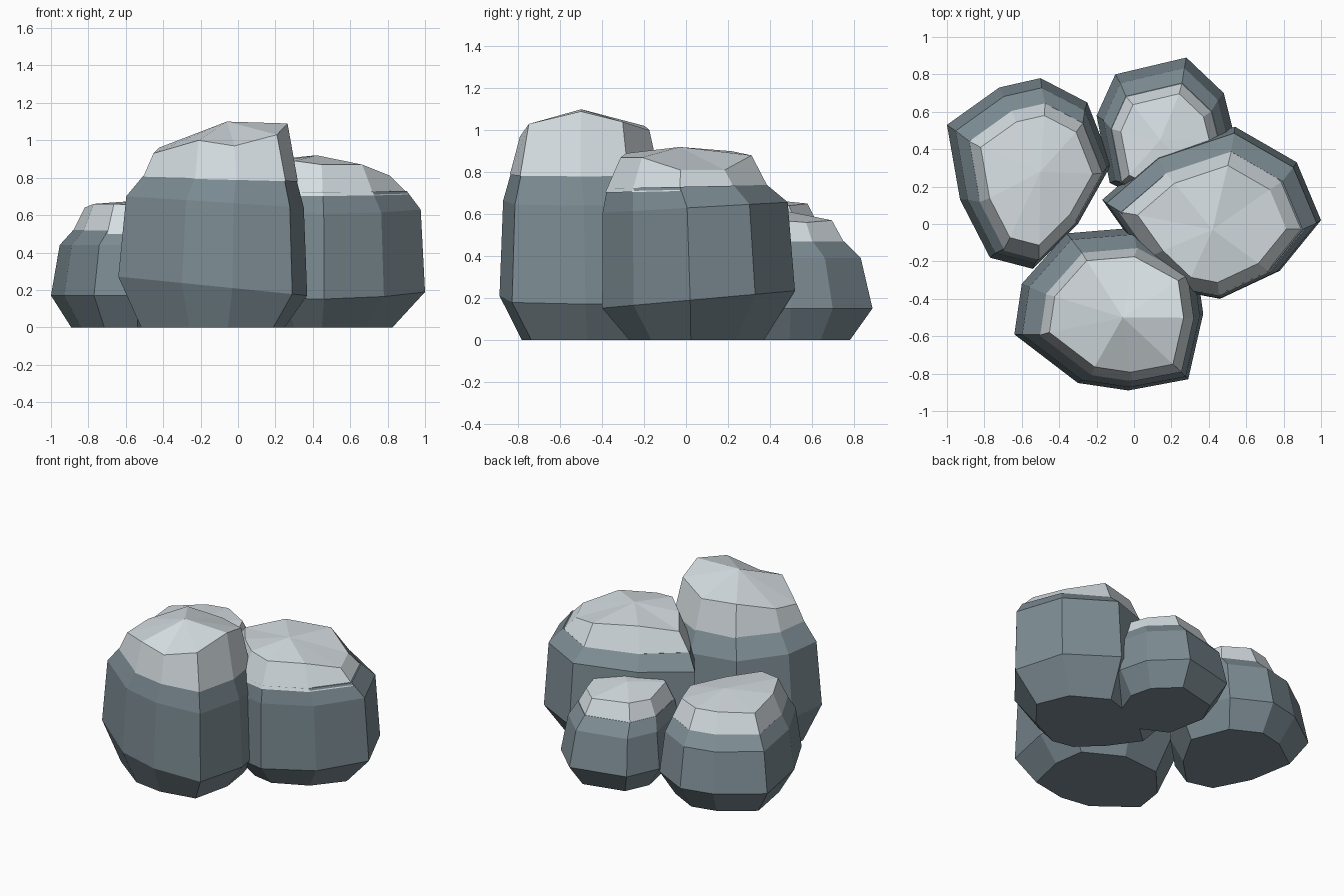
import bpy
import bmesh
from mathutils import Vector

cube = bpy.data.objects.get("Cube")
if cube:
    bpy.data.objects.remove(cube, do_unlink=True)


def make_material(name, colour):
    mat = bpy.data.materials.new(name)
    mat.use_nodes = True
    mat.diffuse_color = (*colour, 1)
    bsdf = mat.node_tree.nodes["Principled BSDF"]
    bsdf.inputs["Base Color"].default_value = (*colour, 1)
    bsdf.inputs["Roughness"].default_value = 0.9
    return mat


slate = make_material("slate_grey", (0.20, 0.26, 0.29))
pale = make_material("pale_stone", (0.67, 0.73, 0.76))


def loft(name, rings, material, apex=None):
    """Bridge matching rings, cap the bottom, close the top flat or to an apex."""
    bm = bmesh.new()
    loops = [[bm.verts.new(p) for p in ring] for ring in rings]
    count = len(loops[0])
    for low, high in zip(loops, loops[1:]):
        for i in range(count):
            j = (i + 1) % count
            bm.faces.new((low[i], low[j], high[j], high[i]))
    bm.faces.new(loops[0][::-1])
    if apex:
        tip = bm.verts.new(apex)
        for i in range(count):
            bm.faces.new((loops[-1][i], loops[-1][(i + 1) % count], tip))
    else:
        bm.faces.new(loops[-1])
    bmesh.ops.recalc_face_normals(bm, faces=bm.faces)
    mesh = bpy.data.meshes.new(name)
    bm.to_mesh(mesh)
    bm.free()
    mesh.materials.append(material)
    obj = bpy.data.objects.new(name, mesh)
    bpy.context.collection.objects.link(obj)


def boulder(name, outline, centre, shift, scales, waist, belt, brim, rim, apex,
            tilt=(0, 0)):
    """Slate body grown from its widest outline, with a shifted faceted pale cap.
    scales: base, belt, cap brim and cap rim relative to the outline."""
    mid, move, slope = Vector(centre), Vector(shift), Vector(tilt)
    base_scale, belt_scale, brim_scale, rim_scale = scales

    def ring(scale, heights, lean=0, slide=0):
        points = []
        for xy, z in zip(outline, heights):
            offset = Vector(xy) - mid
            place = mid + offset * scale + move * slide
            points.append((*place, z + lean * slope.dot(offset)))
        return points

    def level(z):
        return [z] * len(outline)

    loft(name + "_body",
         [ring(base_scale, level(0)), ring(1, level(waist), 1),
          ring(belt_scale, level(belt), 0.6, 0.3),
          ring(brim_scale - 0.02, level(brim + 0.02), 0.2, 1)], slate)
    loft(name + "_cap",
         [ring(brim_scale, level(brim), 0.2, 1), ring(rim_scale, rim, 0, 1)],
         pale, apex)


# Tall front boulder
boulder("front_boulder",
        [(-.64, -.59), (-.30, -.85), (-.03, -.89), (.29, -.83), (.37, -.48),
         (.33, -.2), (0, -.02), (-.36, -.05), (-.6, -.32)],
        (-.13, -.45), (.04, -.03), (.76, .94, .82, .71), .22, .67, .79,
        [.93, 1, .97, 1.03, 1.09, 1.04, 1, 1.02, .96],
        (-.06, -.5, 1.1), (-.1, 0))

# Wide boulder on the +x side
boulder("side_boulder",
        [(1, .02), (.87, .33), (.54, .52), (.12, .38), (-.17, .13),
         (.03, -.15), (.25, -.36), (.46, -.4), (.78, -.25)],
        (.42, .03), (0, -.05), (.7, .96, .85, .68), .19, .63, .71,
        [.81, .81, .88, .9, .85, .88, .89, .87, .87],
        (.42, -.03, .92), (0, .09))

# Low boulder on the -x side
boulder("low_boulder",
        [(-1, .53), (-.72, .73), (-.5, .78), (-.25, .65), (-.12, .32),
         (-.3, 0), (-.54, -.24), (-.77, -.18), (-.93, .13)],
        (-.53, .28), (.03, -.04), (.77, .92, .83, .68), .17, .44, .5,
        [.64, .65, .65, .64, .62, .63, .65, .66, .66],
        (-.5, .28, .68))

# Small back boulder, reaching under the side boulder
boulder("back_boulder",
        [(-.2, .58), (-.1, .8), (.28, .89), (.48, .7), (.53, .5),
         (.42, .2), (.12, .1), (-.13, .22)],
        (.17, .48), (0, -.05), (.74, .9, .81, .65), .15, .39, .45,
        [.57, .58, .57, .56, .57, .6, .6, .59],
        (.14, .45, .62))
